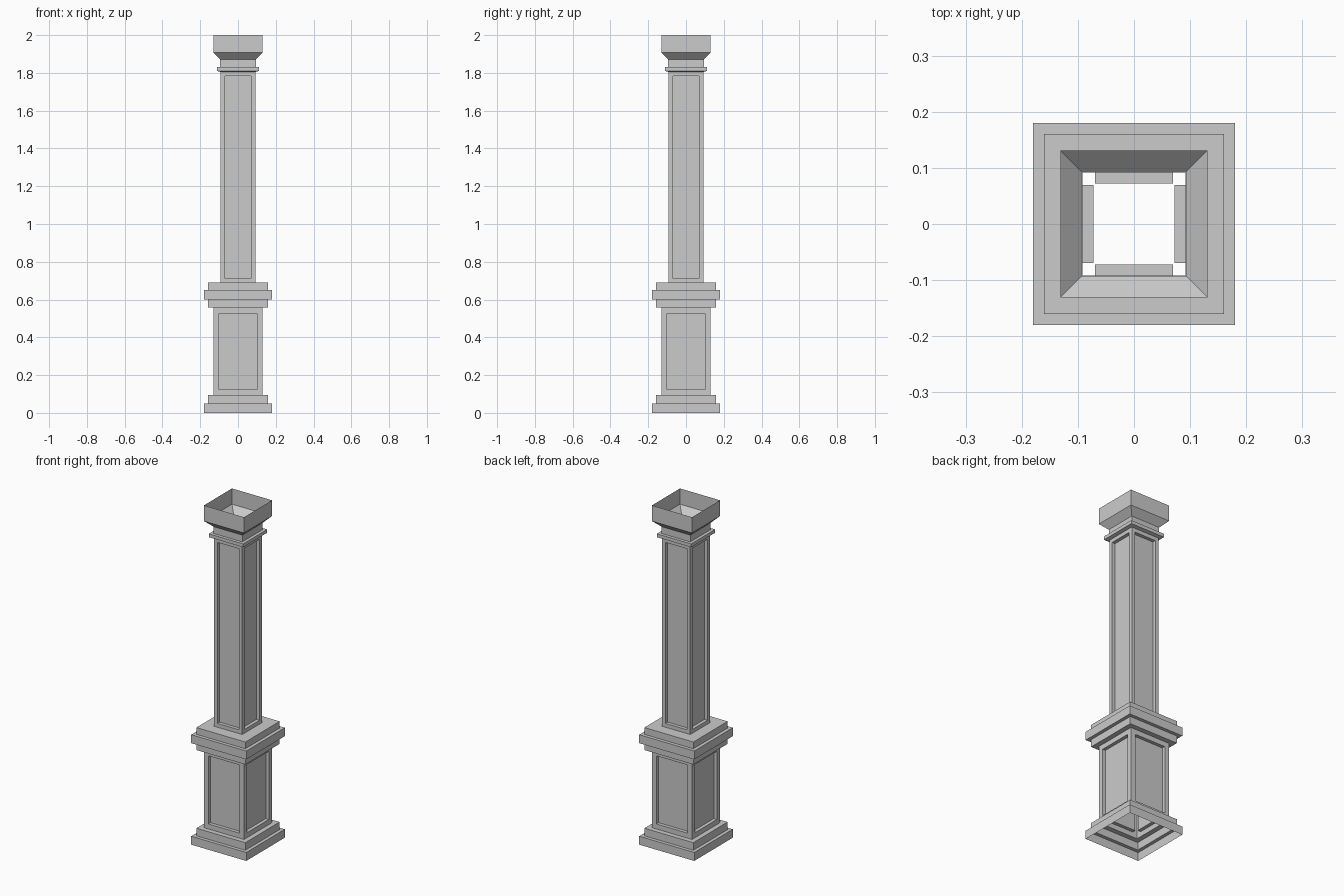
import bpy, bmesh

if "Cube" in bpy.data.objects:
    bpy.data.objects.remove(bpy.data.objects["Cube"])


def square_shell(name, profile, panel=None, margin=0.0, depth=0.02):
    """Open square shell through (half width, z) rings; `panel` is the segment that gets recessed panels."""
    bm = bmesh.new()
    rings = [[bm.verts.new((sx * h, sy * h, z))
              for sx, sy in ((-1, -1), (1, -1), (1, 1), (-1, 1))]
             for h, z in profile]
    panel_faces = []
    for i, (low, high) in enumerate(zip(rings, rings[1:])):
        for k in range(4):
            n = (k + 1) % 4
            face = bm.faces.new((low[k], low[n], high[n], high[k]))
            if i == panel:
                panel_faces.append(face)
    bm.normal_update()
    if panel_faces:
        # Frame each side, then push the centre straight inward
        bmesh.ops.inset_individual(bm, faces=panel_faces, thickness=margin)
        bm.normal_update()
        pushed = bmesh.ops.extrude_discrete_faces(bm, faces=panel_faces)["faces"]
        bm.normal_update()
        for face in pushed:
            bmesh.ops.translate(bm, verts=face.verts, vec=-face.normal * depth)
    bm.normal_update()
    mesh = bpy.data.meshes.new(name)
    bm.to_mesh(mesh)
    bm.free()
    obj = bpy.data.objects.new(name, mesh)
    bpy.context.collection.objects.link(obj)
    return obj


# Pedestal with stepped foot, panelled body and stepped cap
square_shell("pedestal", [
    (0.18, 0.0), (0.18, 0.05), (0.16, 0.05), (0.16, 0.095),
    (0.131, 0.095), (0.131, 0.557),
    (0.16, 0.557), (0.16, 0.60), (0.18, 0.60), (0.18, 0.65),
    (0.16, 0.65), (0.16, 0.69), (0.092, 0.69),
], panel=4, margin=0.042)

# Tall panelled shaft
square_shell("shaft", [(0.092, 0.69), (0.092, 1.805)], panel=0, margin=0.032)

# Collar, neck and flared open capital
square_shell("capital", [
    (0.092, 1.805), (0.112, 1.81), (0.112, 1.83), (0.094, 1.83),
    (0.094, 1.87), (0.131, 1.907), (0.131, 2.0),
])
